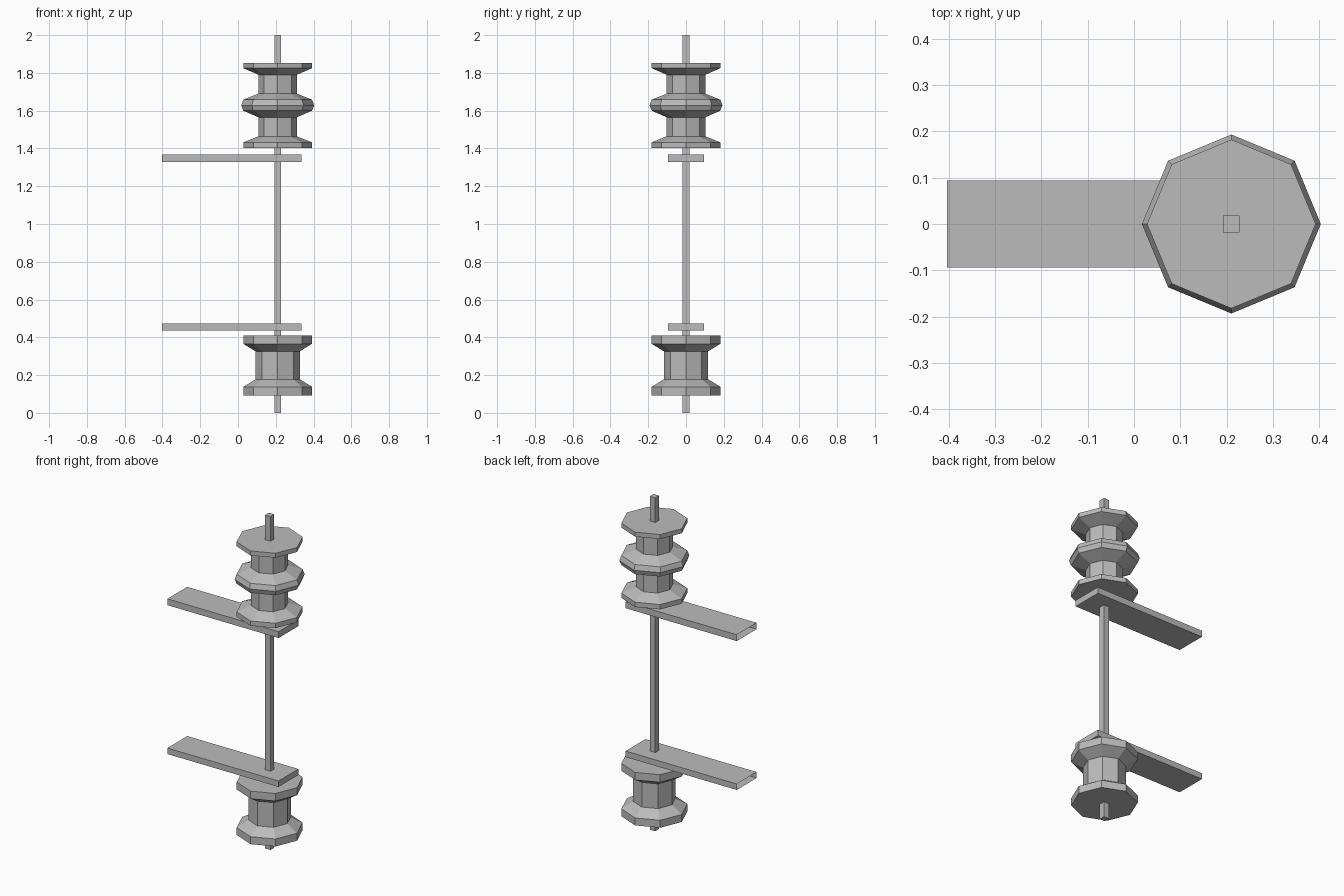
import bpy
import bmesh
import math

cube = bpy.data.objects.get("Cube")
if cube:
    bpy.data.objects.remove(cube, do_unlink=True)

AXIS_X = 0.21  # centre line of the shaft and spools

grey = bpy.data.materials.new("plain grey")
grey.use_nodes = True
grey.diffuse_color = (0.5, 0.5, 0.5, 1)
grey.node_tree.nodes["Principled BSDF"].inputs["Base Color"].default_value = (0.5, 0.5, 0.5, 1)


def finish(name, bm):
    mesh = bpy.data.meshes.new(name)
    bm.to_mesh(mesh)
    bm.free()
    mesh.materials.append(grey)
    obj = bpy.data.objects.new(name, mesh)
    bpy.context.collection.objects.link(obj)
    return obj


def box(name, low, high, open_end=False):
    """Axis-aligned box, optionally without its -x end face."""
    bm = bmesh.new()
    bmesh.ops.create_cube(bm, size=1)
    for v in bm.verts:
        for i in range(3):
            v.co[i] = high[i] if v.co[i] > 0 else low[i]
    if open_end:
        bm.normal_update()
        ends = [f for f in bm.faces if f.normal.x < -0.9]
        bmesh.ops.delete(bm, geom=ends, context="FACES_ONLY")
    return finish(name, bm)


def spool(name, profile, sides=8):
    """Faceted solid of revolution from (radius, height) pairs, bottom to top."""
    bm = bmesh.new()
    rings = []
    for r, z in profile:
        angles = [math.tau * i / sides for i in range(sides)]
        rings.append([bm.verts.new((AXIS_X + r * math.cos(a), r * math.sin(a), z)) for a in angles])
    for a, b in zip(rings, rings[1:]):
        for i in range(sides):
            j = (i + 1) % sides
            bm.faces.new((a[i], a[j], b[j], b[i]))
    bm.faces.new(rings[0][::-1])
    bm.faces.new(rings[-1])
    return finish(name, bm)


# Square shaft through everything
half = 0.018
box("shaft", (AXIS_X - half, -half, 0), (AXIS_X + half, half, 2))

# Flat bracket arms
for name, bottom, top in (("lower_arm", 0.436, 0.472), ("upper_arm", 1.329, 1.367)):
    box(name, (-0.403, -0.094, bottom), (0.335, 0.094, top), open_end=True)

# Lower spool with two flanges
rim, hub = 0.182, 0.117
spool("lower_spool", [(rim, 0.093), (rim, 0.138), (hub, 0.178),
                      (hub, 0.326), (rim, 0.366), (rim, 0.411)])

# Upper spool with two flanges and a middle bulge
hub = 0.102
spool("upper_spool", [(rim, 1.403), (rim, 1.432), (hub, 1.464), (hub, 1.565),
                      (rim, 1.6), (0.193, 1.628), (rim, 1.658), (hub, 1.69),
                      (hub, 1.79), (rim, 1.825), (rim, 1.852)])
